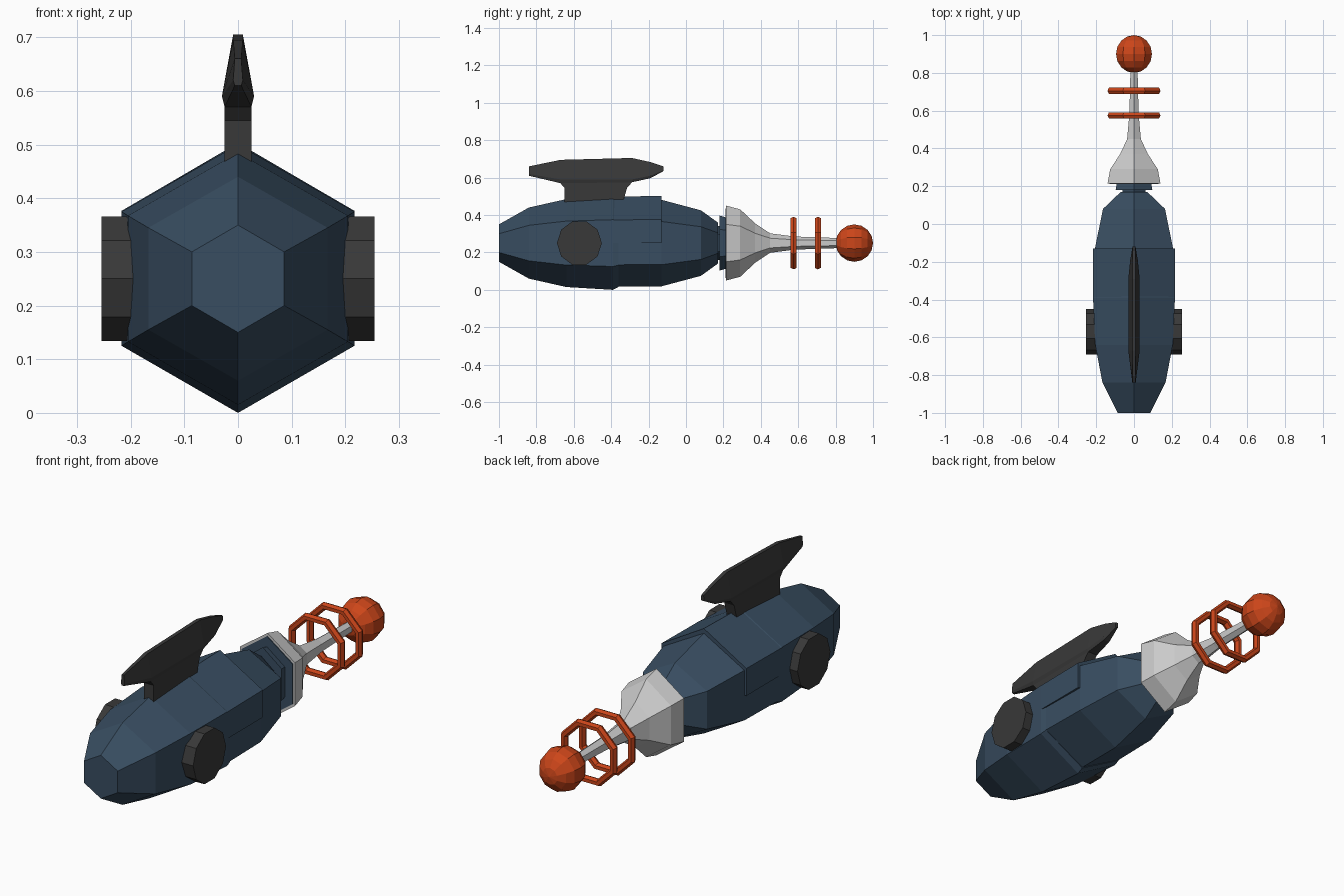
import bpy, bmesh, math
from mathutils import Matrix

if "Cube" in bpy.data.objects:
    bpy.data.objects.remove(bpy.data.objects["Cube"])

ZC = 0.25


def material(name, rgb):
    m = bpy.data.materials.new(name)
    m.diffuse_color = (*rgb, 1)
    m.use_nodes = True
    m.node_tree.nodes["Principled BSDF"].inputs["Base Color"].default_value = m.diffuse_color
    return m


BLUE = material("blue_hull", (0.04, 0.075, 0.12))
DARK = material("dark_grey", (0.04, 0.04, 0.04))
ORANGE = material("orange", (0.6, 0.06, 0.01))


def finish(name, bm, mat=None):
    bmesh.ops.recalc_face_normals(bm, faces=bm.faces)
    me = bpy.data.meshes.new(name)
    bm.to_mesh(me)
    bm.free()
    if mat:
        me.materials.append(mat)
    ob = bpy.data.objects.new(name, me)
    bpy.context.collection.objects.link(ob)
    return ob


def loft(name, rings, mat=None):
    """Skin a list of equal-length point rings and cap both ends."""
    bm = bmesh.new()
    vs = [[bm.verts.new(p) for p in ring] for ring in rings]
    n = len(vs[0])
    for a, b in zip(vs, vs[1:]):
        for i in range(n):
            j = (i + 1) % n
            bm.faces.new((a[i], a[j], b[j], b[i]))
    bm.faces.new(vs[0])
    bm.faces.new(vs[-1])
    return finish(name, bm, mat)


def hexagon(y, hx, hz):
    """Hexagon with a corner up, half width hx and half height hz."""
    return [(x * hx, y, ZC + z * hz) for x, z in
            ((0, 1), (1, .5), (1, -.5), (0, -1), (-1, -.5), (-1, .5))]


def half_hexagon(y, hx, hz):
    return [(x * hx, y, ZC + z * hz) for x, z in
            ((0, 1), (1, .5), (1, 0), (-1, 0), (-1, .5))]


# Hull: front shell, upper shell overhang, and the inner tail section
loft("hull_front", [hexagon(*s) for s in (
    (-1.0, .086, .1), (-.84, .167, .19), (-.64, .205, .235),
    (-.39, .217, .25), (-.36, .212, .235))], BLUE)
loft("hull_upper_shell", [half_hexagon(*s) for s in (
    (-.39, .217, .247), (-.13, .217, .253))], BLUE)
loft("hull_tail", [hexagon(*s) for s in (
    (-.40, .212, .232), (-.13, .207, .231), (.08, .164, .175),
    (.17, .07, .11))], BLUE)

# Collar between the hull and the nozzle
loft("neck", [hexagon(.16, .06, .09), hexagon(.22, .06, .09)], BLUE)
loft("collar", [hexagon(.18, .097, .147), hexagon(.22, .09, .135)], BLUE)

# Flared nozzle running out into the thin rod
loft("nozzle_rod", [hexagon(y, .7 * r, r) for y, r in (
    (.215, .2), (.29, .18), (.37, .105), (.45, .052), (.58, .035), (.84, .026))])
loft("nozzle_plate", [hexagon(.211, .13, .186), hexagon(.22, .13, .186)], BLUE)


# Dorsal fin: blade and pylon
def fin_section(y, zb, zm, zt, wb, wm, wt):
    return [(wb, y, zb), (wm, y, zm), (wt, y, zt),
            (-wt, y, zt), (-wm, y, zm), (-wb, y, zb)]


loft("fin_blade", [fin_section(*s) for s in (
    (-.84, .61, .62, .66, .006, .009, .006),
    (-.67, .57, .59, .695, .025, .03, .009),
    (-.29, .575, .59, .705, .025, .03, .009),
    (-.19, .597, .61, .683, .015, .02, .008),
    (-.12, .635, .64, .66, .005, .008, .006))], DARK)
side = [(-.65, .46), (-.65, .545), (-.68, .58), (-.28, .585), (-.315, .545), (-.34, .46)]
loft("fin_pylon", [[(x, y, z) for y, z in side] for x in (-.025, .025)], DARK)

# Side discs
for name, s in (("left_disc", -1), ("right_disc", 1)):
    loft(name, [[(s * x, -.57 + .12 * math.cos(a), ZC + .122 * math.sin(a))
                 for a in (math.tau * i / 10 for i in range(10))]
                for x in (.1, .254)], DARK)

# Octagonal rings around the rod
for k, y0 in enumerate((.575, .705)):
    bm = bmesh.new()
    grid = []
    for i in range(8):
        a = math.tau * (i + .5) / 8
        row = []
        for j in range(6):
            b = math.tau * j / 6
            r = .135 + .017 * math.cos(b)
            row.append(bm.verts.new((r * math.cos(a), y0 + .019 * math.sin(b),
                                     ZC + r * math.sin(a))))
        grid.append(row)
    for i in range(8):
        for j in range(6):
            p, q, j2 = grid[i], grid[(i + 1) % 8], (j + 1) % 6
            bm.faces.new((p[j], p[j2], q[j2], q[j]))
    finish(f"rod_ring_{k + 1}", bm, ORANGE)

# Ball at the tip
bm = bmesh.new()
bmesh.ops.create_uvsphere(
    bm, u_segments=10, v_segments=8, radius=.1,
    matrix=Matrix.Translation((0, .9, ZC)) @ Matrix.Rotation(math.pi / 2, 4, 'X'))
finish("tip_ball", bm, ORANGE)
